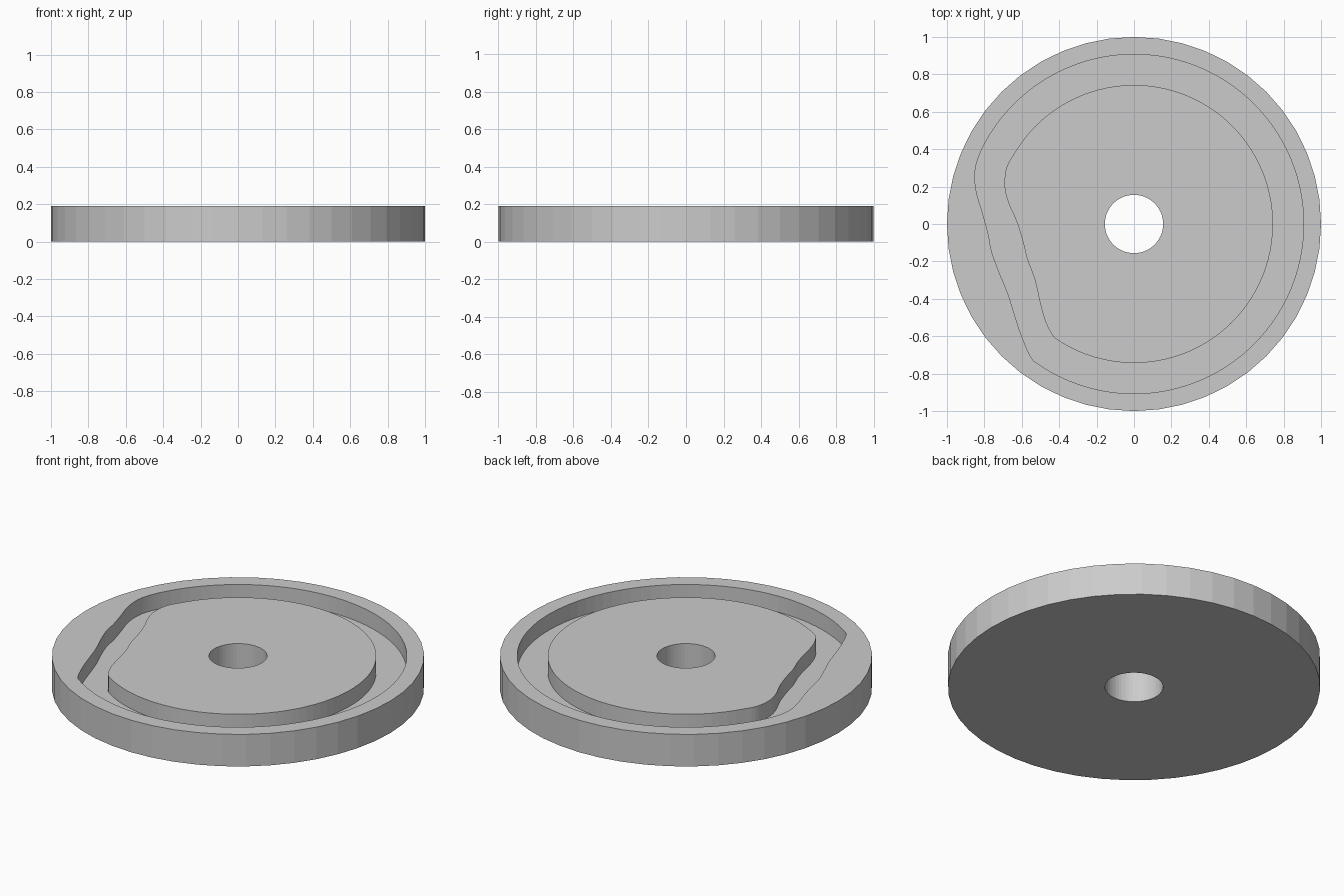
import bpy
import bmesh
from math import atan2, cos, pi, sin
from mathutils import Vector

cube = bpy.data.objects.get("Cube")
if cube:
    bpy.data.objects.remove(cube, do_unlink=True)

HEIGHT = 0.19
FLOOR = 0.095


def circle(radius, count):
    return [(radius * cos(2 * pi * i / count), radius * sin(2 * pi * i / count))
            for i in range(count)]


def cam_outline(radius, bend, arc_steps=80, bend_steps=5):
    """Round arc closed on the -x side by a smooth curve through the bend points."""
    start = atan2(bend[-1][1], bend[-1][0])
    end = atan2(bend[0][1], bend[0][0])
    # arc runs clockwise from the top of the bend to its bottom
    arc = [start + (end - start) * i / arc_steps for i in range(arc_steps + 1)]
    pts = [Vector((radius * cos(a), radius * sin(a))) for a in arc]
    knots = [pts[-3], pts[-1]] + [Vector(p) for p in bend[1:-1]] + [pts[0], pts[2]]
    for a, b, c, d in zip(knots, knots[1:], knots[2:], knots[3:]):
        for i in range(bend_steps):
            t = i / bend_steps
            if a is knots[0] and i == 0:
                continue
            pts.append(0.5 * (2 * b + (c - a) * t + (2 * a - 5 * b + 4 * c - d) * t * t
                              + (3 * b - a - 3 * c + d) * t ** 3))
    return [tuple(p) for p in pts]


# Groove walls: bend points run from the bottom of the wave to its top
outer_wall = cam_outline(0.907, [
    (-0.54, -0.73), (-0.60, -0.60), (-0.64, -0.48), (-0.675, -0.37), (-0.72, -0.26),
    (-0.76, -0.15), (-0.78, -0.05), (-0.81, 0.06), (-0.84, 0.16), (-0.851, 0.25),
    (-0.84, 0.33), (-0.80, 0.43)])
inner_wall = cam_outline(0.743, [
    (-0.42, -0.61), (-0.47, -0.53), (-0.50, -0.43), (-0.53, -0.30), (-0.57, -0.19),
    (-0.595, -0.09), (-0.63, 0.02), (-0.67, 0.11), (-0.692, 0.20), (-0.682, 0.30),
    (-0.64, 0.38)])
rim = circle(1.0, 48)
bore = circle(0.156, 48)

bm = bmesh.new()


def ring(points, z):
    verts = [bm.verts.new((x, y, z)) for x, y in points]
    edges = [bm.edges.new((v, verts[i - 1])) for i, v in enumerate(verts)]
    return verts, edges


def wall(low, high):
    a, b = low[0], high[0]
    for i in range(len(a)):
        bm.faces.new((a[i - 1], a[i], b[i], b[i - 1]))


def plate(first, second):
    bmesh.ops.triangle_fill(bm, edges=first[1] + second[1], use_beauty=True)


rim_low, rim_top = ring(rim, 0), ring(rim, HEIGHT)
out_low, out_top = ring(outer_wall, FLOOR), ring(outer_wall, HEIGHT)
in_low, in_top = ring(inner_wall, FLOOR), ring(inner_wall, HEIGHT)
bore_low, bore_top = ring(bore, 0), ring(bore, HEIGHT)

# Flat faces: rim top, groove floor, island top, underside
for pair in ((rim_top, out_top), (out_low, in_low), (in_top, bore_top), (rim_low, bore_low)):
    plate(*pair)
# Upright faces
for pair in ((rim_low, rim_top), (out_low, out_top), (in_low, in_top), (bore_low, bore_top)):
    wall(*pair)

bmesh.ops.recalc_face_normals(bm, faces=bm.faces[:])
mesh = bpy.data.meshes.new("cam_disc")
bm.to_mesh(mesh)
bm.free()

grey = bpy.data.materials.new("plain_grey")
grey.use_nodes = True
colour = (0.6, 0.6, 0.6, 1.0)
grey.diffuse_color = colour
grey.node_tree.nodes["Principled BSDF"].inputs["Base Color"].default_value = colour
mesh.materials.append(grey)

disc = bpy.data.objects.new("cam_disc", mesh)
bpy.context.collection.objects.link(disc)
